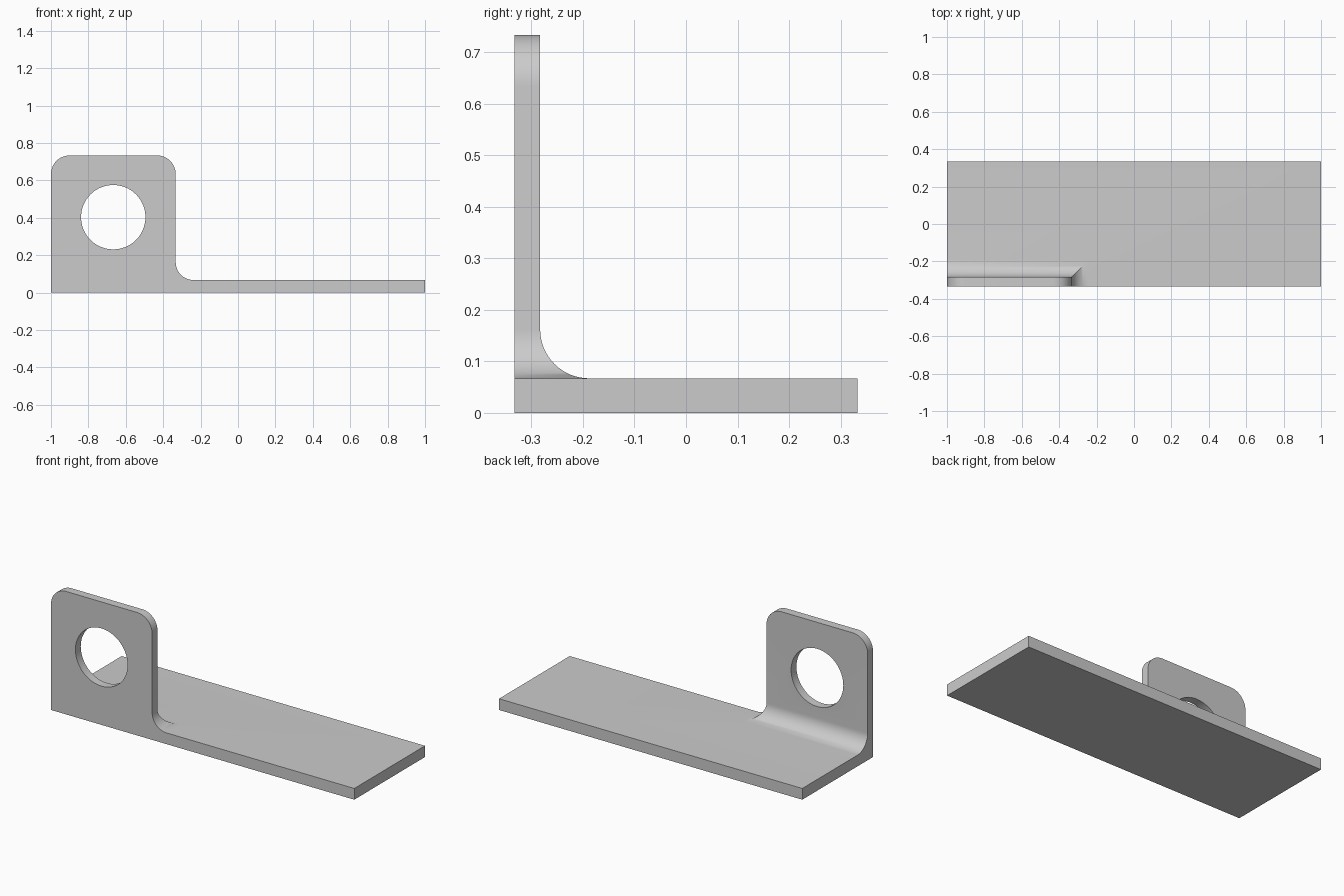
import bpy, bmesh, math
from mathutils import Matrix, Vector

cube = bpy.data.objects.get("Cube")
if cube:
    bpy.data.objects.remove(cube, do_unlink=True)

HALF_DEPTH = 0.333   # base half depth
BASE_TOP = 0.067
WALL_RIGHT = -0.333  # inner end of the upright lug
WALL_BACK = -0.283
WALL_TOP = 0.733
FILLET = 0.095
CORNER = 0.1
STEPS = 16

grey = bpy.data.materials.new("grey metal")
grey.use_nodes = True
colour = (0.6, 0.6, 0.6, 1)
grey.diffuse_color = colour
grey.node_tree.nodes["Principled BSDF"].inputs["Base Color"].default_value = colour


def finish(bm, name):
    bmesh.ops.recalc_face_normals(bm, faces=bm.faces)
    mesh = bpy.data.meshes.new(name)
    bm.to_mesh(mesh)
    bm.free()
    obj = bpy.data.objects.new(name, mesh)
    bpy.context.collection.objects.link(obj)
    mesh.materials.append(grey)
    return obj


def boolean(target, other, operation):
    mod = target.modifiers.new(operation.lower(), 'BOOLEAN')
    mod.operation, mod.object, mod.solver = operation, other, 'EXACT'
    bpy.context.view_layer.objects.active = target
    bpy.ops.object.modifier_apply(modifier=mod.name)
    bpy.data.objects.remove(other, do_unlink=True)


# Flat base plate
bm = bmesh.new()
bmesh.ops.create_cube(bm, size=1, matrix=Matrix.Translation((0, 0, BASE_TOP / 2))
                      @ Matrix.Diagonal((2, 2 * HALF_DEPTH, BASE_TOP, 1)))
bracket = finish(bm, "bracket")

# Upright lug: stacked rectangles flare into a mitred concave fillet at the foot
sections = [(BASE_TOP / 2, FILLET)]
for i in range(STEPS + 1):
    a = math.pi / 2 * i / STEPS
    sections.append((BASE_TOP + FILLET * (1 - math.cos(a)), FILLET * (1 - math.sin(a))))
sections.append((WALL_TOP, 0))

bm = bmesh.new()
rings = []
for z, flare in sections:
    right, back = WALL_RIGHT + flare, WALL_BACK + flare
    corners = [(-1, -HALF_DEPTH), (right, -HALF_DEPTH), (right, back), (-1, back)]
    rings.append([bm.verts.new((x, y, z)) for x, y in corners])
for low, high in zip(rings, rings[1:]):
    for i in range(4):
        j = (i + 1) % 4
        bm.faces.new((low[i], low[j], high[j], high[i]))
bm.faces.new(rings[0])
bm.faces.new(rings[-1])

# Rounded top corners
top = rings[-1]
edges = [bm.edges.get((top[0], top[3])), bm.edges.get((top[1], top[2]))]
bmesh.ops.bevel(bm, geom=edges, offset=CORNER, segments=STEPS, profile=0.5, affect='EDGES')
lug = finish(bm, "lug")

# Round hole through the lug
bm = bmesh.new()
bmesh.ops.create_cone(bm, cap_ends=True, segments=96, radius1=0.172, radius2=0.172, depth=0.3,
                      matrix=Matrix.Translation((-0.667, -0.308, 0.403))
                      @ Matrix.Rotation(math.pi / 2, 4, 'X'))
hole = finish(bm, "hole_cutter")
hole.hide_render = True
boolean(lug, hole, 'DIFFERENCE')
boolean(bracket, lug, 'UNION')

# Smooth curves, sharp edges
bpy.ops.object.select_all(action='DESELECT')
bracket.select_set(True)
bpy.context.view_layer.objects.active = bracket
bpy.ops.object.shade_smooth_by_angle(angle=math.radians(30))
